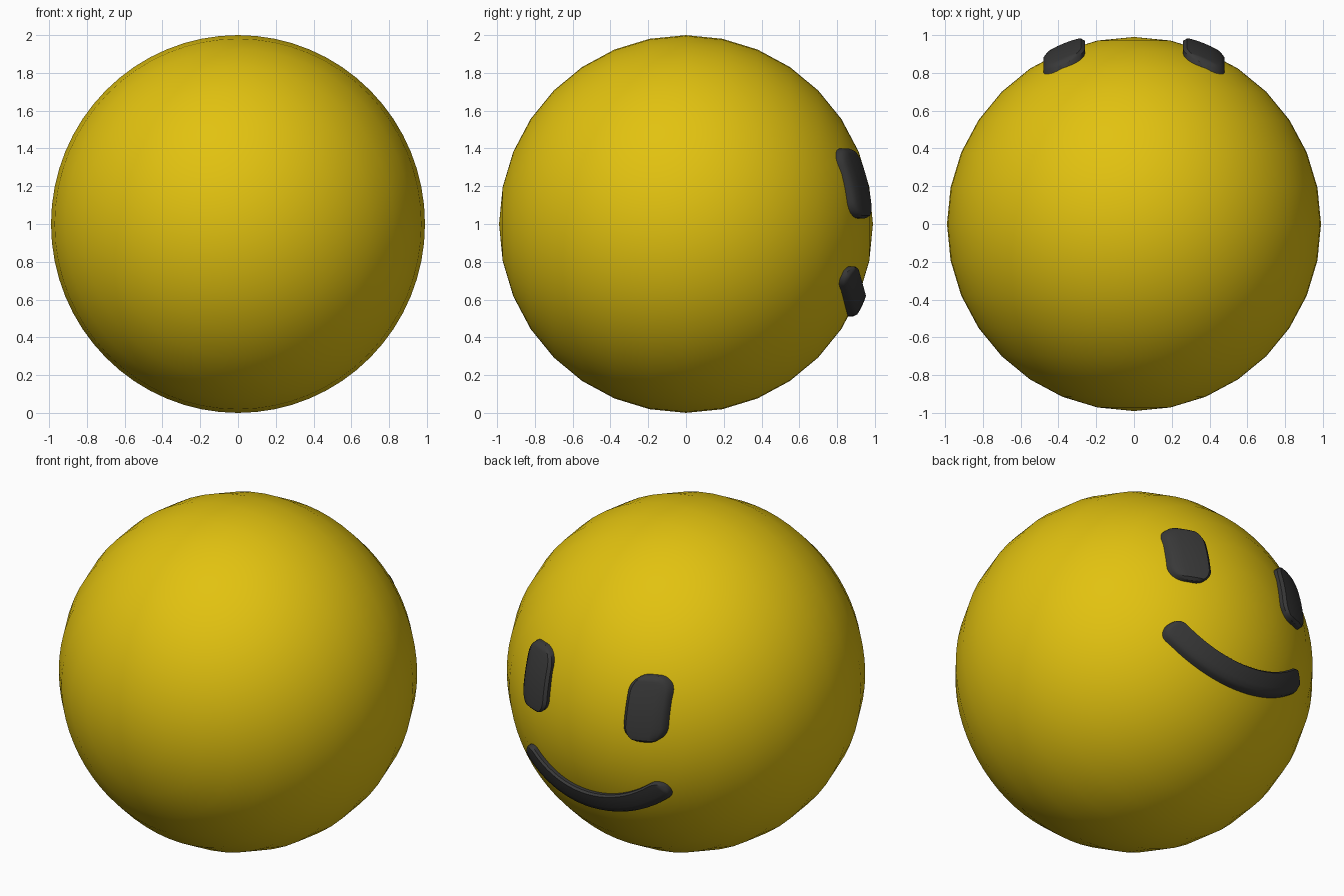
import bpy, bmesh, math
from mathutils import Matrix

if "Cube" in bpy.data.objects:
    bpy.data.objects.remove(bpy.data.objects["Cube"])

R = 0.99


def material(name, color):
    m = bpy.data.materials.new(name)
    m.diffuse_color = (*color, 1)
    m.use_nodes = True
    m.node_tree.nodes["Principled BSDF"].inputs["Base Color"].default_value = m.diffuse_color
    return m


yellow = material("yellow", (0.76, 0.54, 0.005))
charcoal = material("charcoal", (0.04, 0.04, 0.04))


def finish(name, bm, mat, angle):
    bmesh.ops.recalc_face_normals(bm, faces=bm.faces)
    me = bpy.data.meshes.new(name)
    bm.to_mesh(me)
    bm.free()
    me.materials.append(mat)
    ob = bpy.data.objects.new(name, me)
    bpy.context.collection.objects.link(ob)
    bpy.ops.object.select_all(action='DESELECT')
    ob.select_set(True)
    bpy.context.view_layer.objects.active = ob
    bpy.ops.object.shade_smooth_by_angle(angle=math.radians(angle))
    return ob


def surface_y(x, z):
    return R * math.sqrt(1 - (x / R) ** 2 - (z - 1) ** 2)


def band(name, center, length, half_w, corner, n):
    """Raised round-cornered strip following the ball. center(t) gives x, z and side direction."""
    bm = bmesh.new()
    profile = [(-1, -0.05), (-1, 0.022), (-0.82, 0.038), (-0.4, 0.04), (0, 0.04),
               (0.4, 0.04), (0.82, 0.038), (1, 0.022), (1, -0.05)]
    # stations along the strip: rounded ends plus an even middle
    ends = [corner * (1 - math.cos(i * math.pi / 16)) for i in range(1, 9)]
    mid = [corner + (length - 2 * corner) * i / n for i in range(1, n)]
    stations = [0.0] + ends + mid + [length - e for e in reversed(ends)] + [length]
    rows = []
    for s in stations:
        d = min(s, length - s)
        w = half_w
        if d < corner:
            w = half_w - corner + math.sqrt(max(0, corner ** 2 - (corner - d) ** 2))
        w = max(w, 0.004)
        rise = 1 if d > 0.016 else 0.55 + 0.45 * d / 0.016
        cx, cz, sx, sz = center(s)
        row = []
        for u, h in profile:
            x, z = cx + sx * u * w, cz + sz * u * w
            hh = h * rise if h > 0.03 else h
            row.append(bm.verts.new((x, surface_y(x, z) + hh, z)))
        rows.append(row)
    for a, b in zip(rows, rows[1:]):
        for i in range(len(profile) - 1):
            bm.faces.new((a[i], a[i + 1], b[i + 1], b[i]))
        bm.faces.new((a[-1], a[0], b[0], b[-1]))
    bm.faces.new(rows[0])
    bm.faces.new(rows[-1])
    return finish(name, bm, charcoal, 40)


# ball head, poles along y
bm = bmesh.new()
bmesh.ops.create_uvsphere(bm, u_segments=64, v_segments=16, radius=1)
bm.transform(Matrix.Translation((0, 0, 1)) @ Matrix.Diagonal((R, R, 1, 1))
             @ Matrix.Rotation(math.pi / 2, 4, 'X'))
finish("head", bm, yellow, 60)

# eyes
for side, label in ((1, "right"), (-1, "left")):
    band(label + "_eye", lambda s: (side * 0.37, 1.03 + s, 1, 0), 0.37, 0.11, 0.09, 6)

# smile along a circular arc
ARC, HALF = 0.674, math.radians(43.5)


def smile(s):
    a = s / ARC - HALF
    return (ARC * math.sin(a), 0.57 + ARC * (1 - math.cos(a)), -math.sin(a), math.cos(a))


band("smile", smile, 2 * HALF * ARC, 0.06, 0.06, 20)
